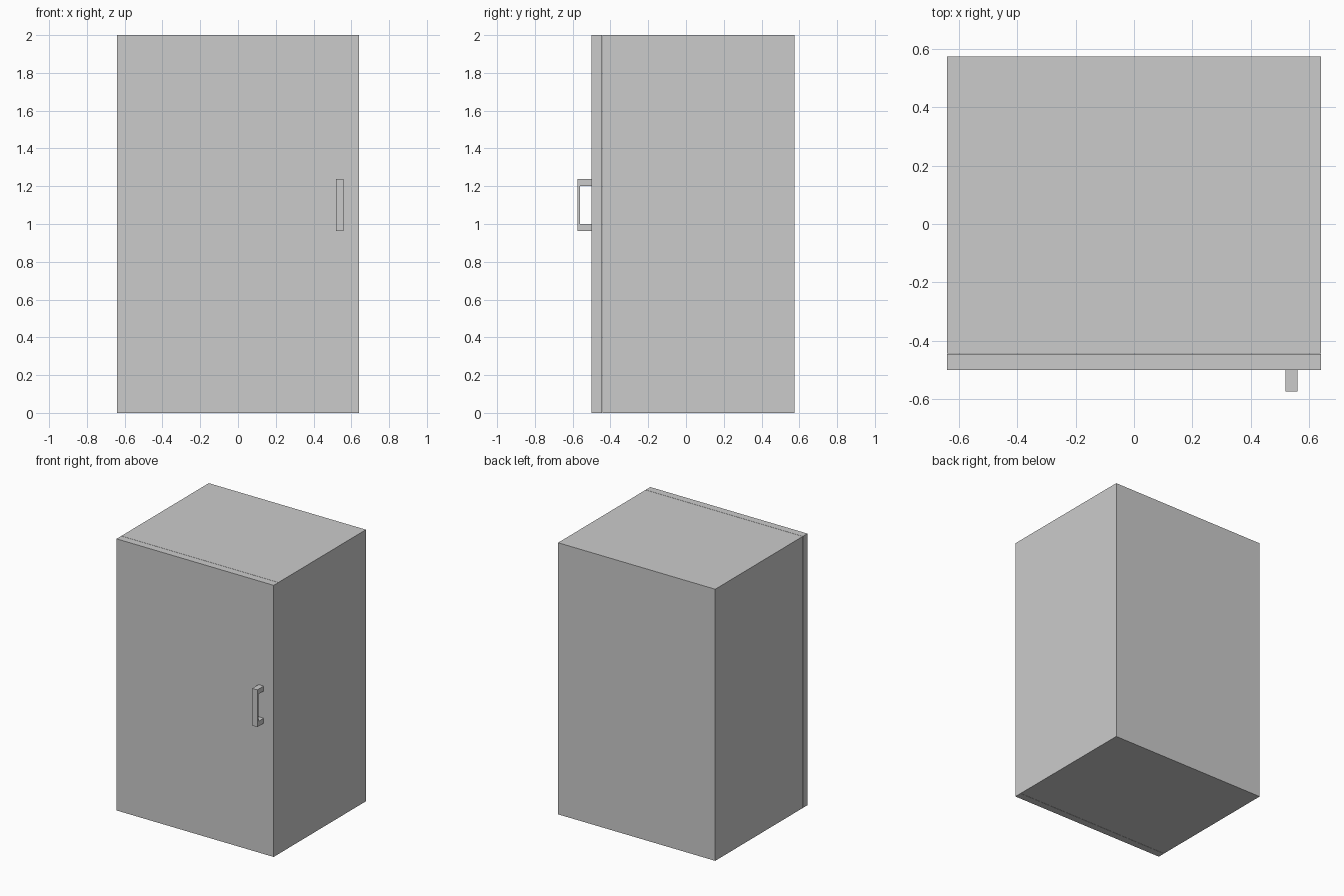
import bpy
import bmesh

if "Cube" in bpy.data.objects:
    bpy.data.objects.remove(bpy.data.objects["Cube"])


def extrude_profile(name, profile, x0, x1):
    """Extrude a closed (y, z) outline along x into a solid part."""
    mesh = bpy.data.meshes.new(name)
    bm = bmesh.new()
    face = bm.faces.new([bm.verts.new((x0, y, z)) for y, z in profile])
    result = bmesh.ops.extrude_face_region(bm, geom=[face])
    verts = [g for g in result["geom"] if isinstance(g, bmesh.types.BMVert)]
    bmesh.ops.translate(bm, verts=verts, vec=(x1 - x0, 0, 0))
    bmesh.ops.recalc_face_normals(bm, faces=bm.faces)
    bm.to_mesh(mesh)
    bm.free()
    obj = bpy.data.objects.new(name, mesh)
    bpy.context.collection.objects.link(obj)
    return obj


def rect(y0, y1, z0, z1):
    return [(y0, z0), (y1, z0), (y1, z1), (y0, z1)]


HALF_WIDTH, HEIGHT = 0.64, 2.0

# Cabinet body and full-height door, separated by a hairline seam
extrude_profile("cabinet_body", rect(-0.443, 0.574, 0, HEIGHT), -HALF_WIDTH, HALF_WIDTH)
extrude_profile("door", rect(-0.499, -0.445, 0, HEIGHT), -HALF_WIDTH, HALF_WIDTH)

# C-shaped pull handle: grip bar with two legs meeting the door
handle_profile = [
    (-0.499, 0.963), (-0.574, 0.963), (-0.574, 1.237), (-0.499, 1.237),
    (-0.499, 1.2), (-0.56, 1.2), (-0.56, 1.0), (-0.499, 1.0),
]
extrude_profile("door_handle", handle_profile, 0.518, 0.559)
